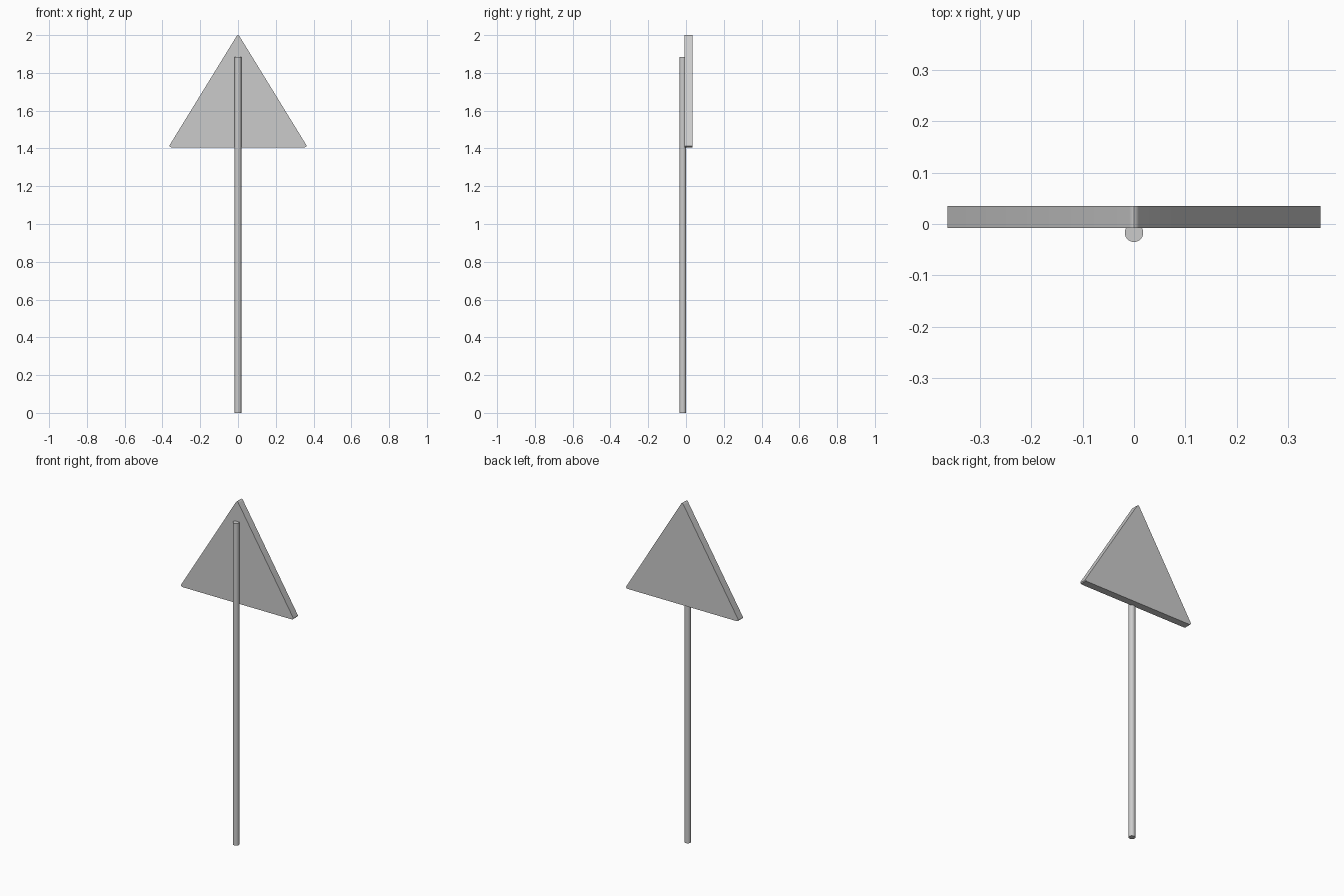
import bpy
import bmesh
import math

cube = bpy.data.objects.get("Cube")
if cube:
    bpy.data.objects.remove(cube, do_unlink=True)

# Single grey metal colour
metal = bpy.data.materials.new("grey_metal")
metal.use_nodes = True
grey = (0.6, 0.6, 0.6, 1)
metal.diffuse_color = grey
metal.node_tree.nodes["Principled BSDF"].inputs["Base Color"].default_value = grey


def finish(obj):
    obj.data.materials.append(metal)
    bpy.ops.object.select_all(action="DESELECT")
    obj.select_set(True)
    bpy.context.view_layer.objects.active = obj
    bpy.ops.object.shade_smooth_by_angle(angle=math.radians(35))


# Round pole standing in front of the plate
bpy.ops.mesh.primitive_cylinder_add(vertices=24, radius=0.018, depth=1.883,
                                    location=(0, -0.017, 0.9415))
pole = bpy.context.object
pole.name = "pole"
finish(pole)

# Triangular plate with slightly rounded corners, extruded front to back
FRONT, BACK = -0.008, 0.035
half = [(0.348, 1.405), (0.359, 1.407), (0.363, 1.412), (0.361, 1.419),
        (0.009, 1.992), (0.005, 1.998)]
outline = half + [(0, 2.0)] + [(-x, z) for x, z in reversed(half)]

bm = bmesh.new()
face = bm.faces.new([bm.verts.new((x, FRONT, z)) for x, z in outline])
extruded = bmesh.ops.extrude_face_region(bm, geom=[face])
moved = [v for v in extruded["geom"] if isinstance(v, bmesh.types.BMVert)]
bmesh.ops.translate(bm, verts=moved, vec=(0, BACK - FRONT, 0))
bmesh.ops.recalc_face_normals(bm, faces=bm.faces)
mesh = bpy.data.meshes.new("sign_plate")
bm.to_mesh(mesh)
bm.free()
plate = bpy.data.objects.new("sign_plate", mesh)
bpy.context.collection.objects.link(plate)
finish(plate)
